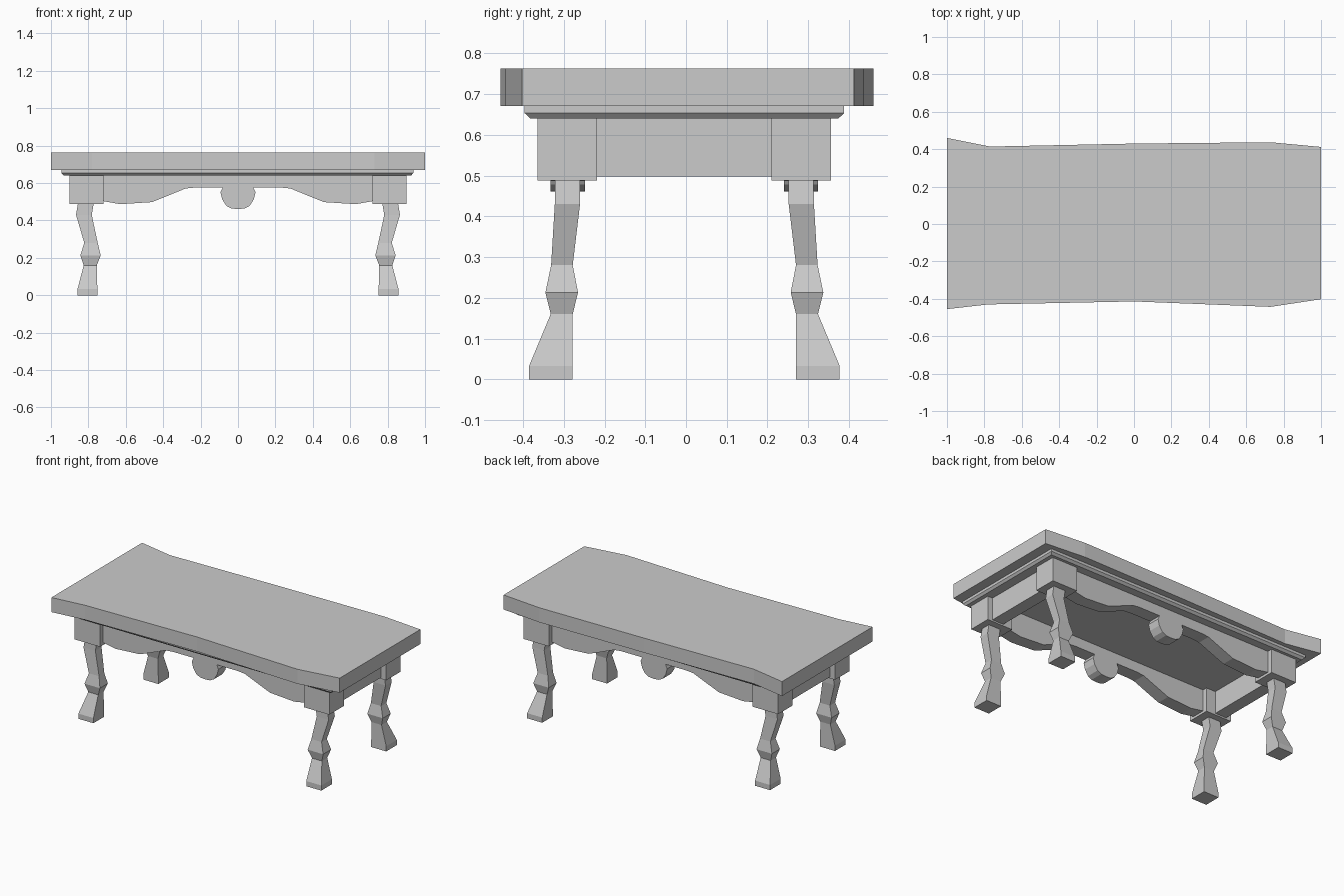
import bpy, bmesh

if "Cube" in bpy.data.objects:
    bpy.data.objects.remove(bpy.data.objects["Cube"])

YC = -0.004  # the base sits very slightly off the tabletop centre


def make(name, verts, faces):
    me = bpy.data.meshes.new(name)
    me.from_pydata(verts, [], faces)
    bm = bmesh.new()
    bm.from_mesh(me)
    bmesh.ops.recalc_face_normals(bm, faces=bm.faces)
    bm.to_mesh(me)
    bm.free()
    ob = bpy.data.objects.new(name, me)
    bpy.context.scene.collection.objects.link(ob)
    return ob


def loft(name, rings):
    """Join closed rings of points and cap both ends."""
    n = len(rings[0])
    faces = [tuple(range(n)), tuple(range((len(rings) - 1) * n, len(rings) * n))]
    for r in range(len(rings) - 1):
        for i in range(n):
            j = (i + 1) % n
            faces.append((r * n + i, r * n + j, (r + 1) * n + j, (r + 1) * n + i))
    return make(name, [p for ring in rings for p in ring], faces)


def rect(x0, x1, y0, y1, z):
    return [(x0, y0, z), (x1, y0, z), (x1, y1, z), (x0, y1, z)]


def box(name, x, y, z):
    return loft(name, [rect(*sorted(x), *sorted(y), h) for h in z])


# Wavy-edged tabletop
outline = [(-1, -0.455), (-0.78, -0.43), (0, -0.414), (0.73, -0.443), (1, -0.402),
           (1, 0.412), (0.73, 0.437), (0, 0.43), (-0.77, 0.414), (-1, 0.46)]
loft("tabletop", [[(x, y, z) for x, y in outline] for z in (0.67, 0.763)])

# Moulding under the top, chamfered at its lower edge
loft("moulding", [rect(-0.93, 0.925, YC - 0.378, YC + 0.378, 0.64),
                  rect(-0.943, 0.937, YC - 0.392, YC + 0.392, 0.653),
                  rect(-0.943, 0.937, YC - 0.392, YC + 0.392, 0.67)])

# Leg sections: z, inner x, outer x, inner y, outer y
sections = [(0.0, 0.752, 0.858, 0.274, 0.381), (0.033, 0.752, 0.858, 0.274, 0.381),
            (0.16, 0.755, 0.825, 0.274, 0.328), (0.213, 0.734, 0.843, 0.261, 0.341),
            (0.28, 0.75, 0.822, 0.274, 0.327), (0.43, 0.782, 0.866, 0.256, 0.318),
            (0.49, 0.772, 0.856, 0.256, 0.317)]

# Corner blocks and legs
for sy, fb in ((-1, "front"), (1, "back")):
    for sx, lr in ((-1, "left"), (1, "right")):
        box(f"{fb}_{lr}_corner_block", (sx * 0.72, sx * 0.90),
            (YC + sy * 0.214, YC + sy * 0.36), (0.488, 0.64))
        loft(f"{fb}_{lr}_leg", [rect(sx * a, sx * b, YC + sy * c, YC + sy * d, z)
                                for z, a, b, c, d in sections])

# Scalloped long aprons with a central drop
half = [(0.73, 0.505), (0.63, 0.487), (0.46, 0.498), (0.38, 0.53), (0.28, 0.571),
        (0.23, 0.576), (0.082, 0.576), (0.094, 0.55), (0.084, 0.512), (0.062, 0.478),
        (0.035, 0.464)]
profile = ([(-0.73, 0.64)] + [(-x, z) for x, z in half] + [(0, 0.461)]
           + half[::-1] + [(0.73, 0.64)])
for sy, fb in ((-1, "front"), (1, "back")):
    loft(f"{fb}_apron", [[(x, YC + sy * y, z) for x, z in profile] for y in (0.244, 0.328)])

# Plain end aprons
for sx, lr in ((-1, "left"), (1, "right")):
    box(f"{lr}_apron", (sx * 0.785, sx * 0.865), (YC - 0.22, YC + 0.22), (0.498, 0.64))
